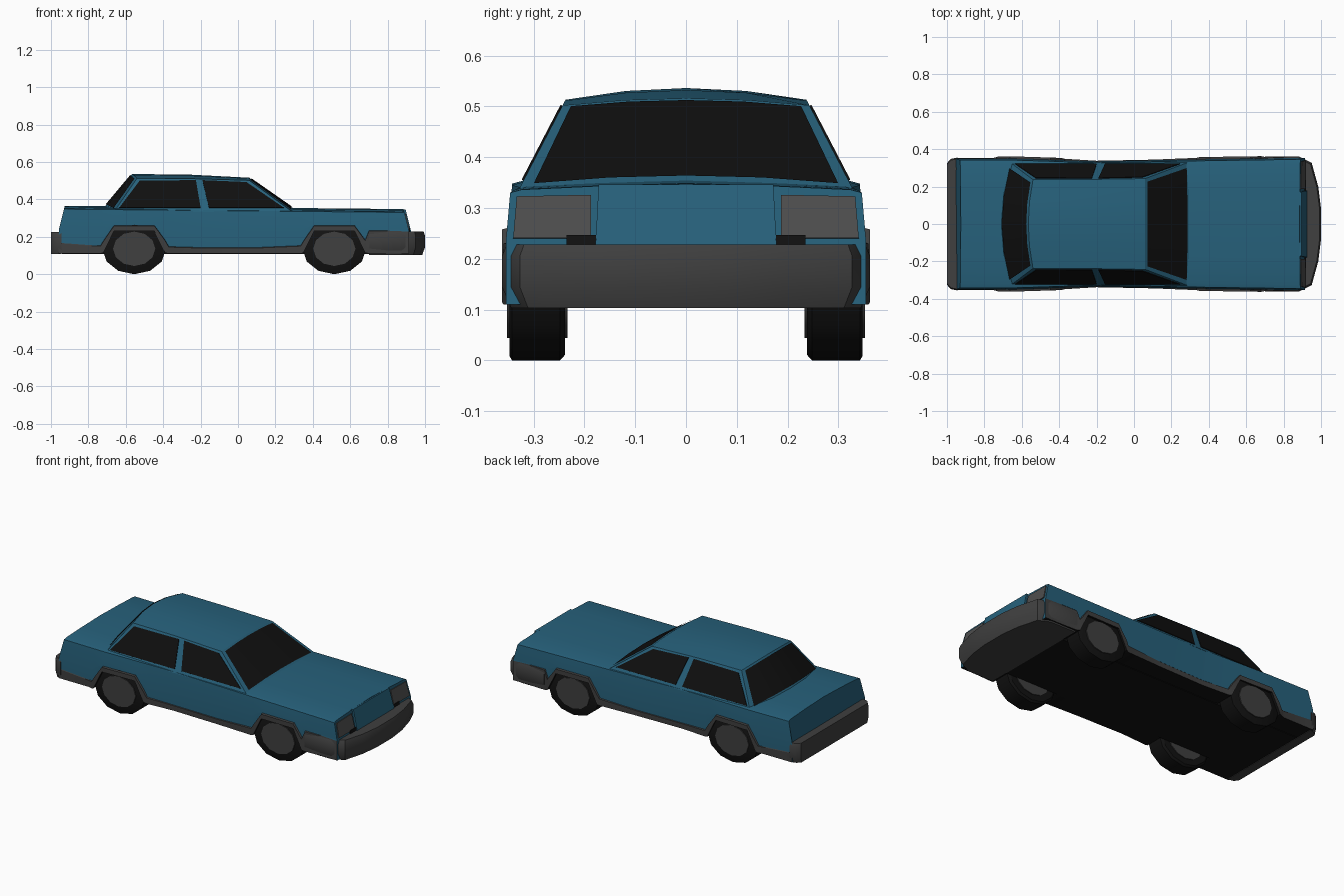
import bpy, bmesh, math

if "Cube" in bpy.data.objects:
    bpy.data.objects.remove(bpy.data.objects["Cube"])


def material(name, c):
    m = bpy.data.materials.new(name)
    m.diffuse_color = (*c, 1)
    m.use_nodes = True
    m.node_tree.nodes["Principled BSDF"].inputs["Base Color"].default_value = m.diffuse_color
    return m


BLUE = material("blue paint", (0.02, 0.12, 0.20))
GREY = material("dark grey trim", (0.05, 0.05, 0.05))
LAMP = material("lamp grey", (0.075, 0.075, 0.075))
GLASS = material("black glass", (0.005, 0.005, 0.005))
TYRE = material("black rubber", (0.006, 0.006, 0.006))


def build(name, verts, faces, mats, rule=None, smooth=25):
    me = bpy.data.meshes.new(name)
    me.from_pydata(verts, [], faces)
    for m in mats:
        me.materials.append(m)
    if rule:
        for p in me.polygons:
            p.material_index = rule(p.index)
    bm = bmesh.new()
    bm.from_mesh(me)
    bmesh.ops.recalc_face_normals(bm, faces=bm.faces)
    bm.to_mesh(me)
    bm.free()
    ob = bpy.data.objects.new(name, me)
    bpy.context.collection.objects.link(ob)
    if smooth:
        bpy.ops.object.select_all(action='DESELECT')
        ob.select_set(True)
        bpy.context.view_layer.objects.active = ob
        bpy.ops.object.shade_smooth_by_angle(angle=math.radians(smooth))
    return ob


def loft(name, rings, mats, rule=None, smooth=25):
    n = len(rings[0])
    verts = [v for r in rings for v in r]
    faces = [(i*n + j, i*n + (j+1) % n, (i+1)*n + (j+1) % n, (i+1)*n + j)
             for i in range(len(rings)-1) for j in range(n)]
    faces += [tuple(range(n)), tuple(range(len(verts)-n, len(verts)))]
    return build(name, verts, faces, mats, rule, smooth)


def plate(name, pts, off, mat):
    return loft(name, [pts, [tuple(a+b for a, b in zip(p, off)) for p in pts]], [mat], None, 0)


def lerp(table, x):
    for (a, u), (b, v) in zip(table, table[1:]):
        if x <= b:
            return u + (v-u) * max(0, (x-a)/(b-a))
    return table[-1][1]


# Lower body: cross-sections along the length (x, underside z, trim top z, trim offset)
WIDTH = [(-0.96, 0.35), (-0.65, 0.35), (-0.2, 0.335), (0.3, 0.345), (0.92, 0.354)]
BELT = [(-0.96, 0.348), (0.92, 0.33)]
stations = [(-0.96, .11, .165, .002), (-0.755, .11, .15, .002)]
for c, end in ((-0.555, .145), (0.515, .23)):
    stations += [(c-.18, .11, .15, .008), (c-.165, .115, .175, .012), (c-.108, .23, .258, .012),
                 (c+.108, .23, .258, .012), (c+.165, .115, .18, .012), (c+.185, .11, end, .008)]
    if c < 0:
        stations += [(-0.2, .11, .14, .003), (0.1, .11, .14, .003)]
stations += [(0.8, .11, .23, .002), (0.915, .11, .225, .0)]
rings = []
for x, zl, zt, o in stations:
    w, zb = lerp(WIDTH, x), lerp(BELT, x)
    half = [(w+o, zl), (w+o, zt), (w, zt+.003), (w, max(.24, zt+.01)), (w-.008, zb),
            (w-.03, zb+.006), (w*.5, zb+.013)]
    sec = half + [(0, zb+.018)] + [(-y, z) for y, z in reversed(half)]
    slope = 0.25 if x < -.9 else -0.25 if x > .9 else 0
    rings.append([(x + slope*max(0, z-.23), y, z) for y, z in sec])
N = 15


def body_rule(i):
    if i >= (len(rings)-1)*N:
        return 0
    j = i % N
    return 2 if j == 14 else 1 if j in (0, 1, 12, 13) else 0


loft("lower_body", rings, [BLUE, GREY, TYRE], body_rule)

# Flat black underbody between the wheels
plate("underbody", [(-.94, -.235, .107), (.92, -.235, .107), (.92, .235, .107), (-.94, .235, .107)],
      (0, 0, .14), TYRE)


# Cabin: rows across the car, joined by flat leaning sides
def side_y(z):
    return .327 - .52*(z-.34)


def row(r, t):
    x, z, crown, bow = r
    return (x + bow*t*t, side_y(z)*t, z + crown*(1-t*t))


T = [-1, -.5, 0, .5, 1]
rows = [(-.71, .338, .025, .05), (-.565, .513, .023, .025), (-.25, .511, .021, 0),
        (.06, .502, .014, 0), (.297, .333, .018, -.005)]
verts = [row(r, t) for r in rows for t in T]
faces = [(i*5+j, i*5+j+1, i*5+j+6, i*5+j+5) for i in range(4) for j in range(4)]
faces += [(0, 5, 10, 15, 20), (4, 9, 14, 19, 24), (0, 1, 2, 3, 4, 24, 23, 22, 21, 20)]
build("cabin", verts, faces, [BLUE], None, 20)


# Windscreen and rear window follow the cabin curve
def screen(name, a, b, k, s0, s1, dx):
    pts = []
    for s in (s0, s1):
        for t in T:
            p, q = row(a, t*k), row(b, t*k)
            pts.append(tuple(u + (v-u)*s + d for u, v, d in zip(p, q, (dx, 0, .003))))
    build(name, pts, [(j, j+1, j+6, j+5) for j in range(4)], [GLASS])


screen("windscreen", rows[4], rows[3], .92, .06, .96, .003)
screen("rear_window", rows[0], rows[1], .92, .05, .95, -.004)

# Side windows and front lamps, mirrored left and right
WINDOWS = {"rear_side_window": [(-.635, .353), (-.525, .498), (-.225, .500), (-.2, .353)],
           "front_side_window": [(-.155, .353), (-.19, .500), (.045, .490), (.245, .353)]}
for s, side in ((-1, "right"), (1, "left")):
    for name, pts in WINDOWS.items():
        plate(f"{name}_{side}", [(x, s*(side_y(z)-.002), z) for x, z in pts],
              (0, s*.005, .003), GLASS)
    plate(f"headlamp_{side}",
          [(.913 - .25*(z-.23), s*y, z) for y, z in
           ((.187, .24), (.34, .24), (.333, .322), (.187, .325))], (.007, 0, .001), LAMP)

# Raised panel between the lamps
plate("front_panel", [(.91 - .25*(z-.23), y, z) for y, z in
                      ((-.178, .226), (.178, .226), (.172, .344), (-.172, .344))],
      (.015, 0, .002), BLUE)


# Bumpers: plan outline stacked in height with softened top and bottom
def bumper(name, outline, cx, levels):
    plan = outline + [(x, -y) for x, y in reversed(outline)]
    loft(name, [[(cx + (x-cx)*k, y*k, z) for x, y in plan] for z, k in levels], [GREY], None, 40)


bumper("front_bumper", [(.70, .362), (.88, .362), (.95, .327), (.985, .2), (1.0, .08)], .70,
       [(.103, .95), (.145, 1), (.205, 1), (.228, .975)])
bumper("rear_bumper", [(-.945, .355), (-.98, .348), (-1.0, .325), (-1.0, .12)], -.945,
       [(.107, .97), (.14, 1), (.205, 1), (.225, .98)])


# Wheels: low-poly, slightly squashed tyres with grey hub discs
def disc(cx, y, rx, rz, n=12):
    return [(cx + rx*math.cos(2*math.pi*i/n), y, .136 + rz*math.sin(2*math.pi*i/n))
            for i in range(n)]


for cx, end in ((-.555, "rear"), (.515, "front")):
    for s, side in ((-1, "right"), (1, "left")):
        loft(f"{end}_{side}_tyre",
             [disc(cx, s*.238, .155, .125), disc(cx, s*.248, .17, .136),
              disc(cx, s*.342, .17, .136), disc(cx, s*.347, .16, .128)], [TYRE], None, 35)
        loft(f"{end}_{side}_hub", [disc(cx, s*.233, .113, .092), disc(cx, s*.352, .113, .092)],
             [GREY], None, 35)
